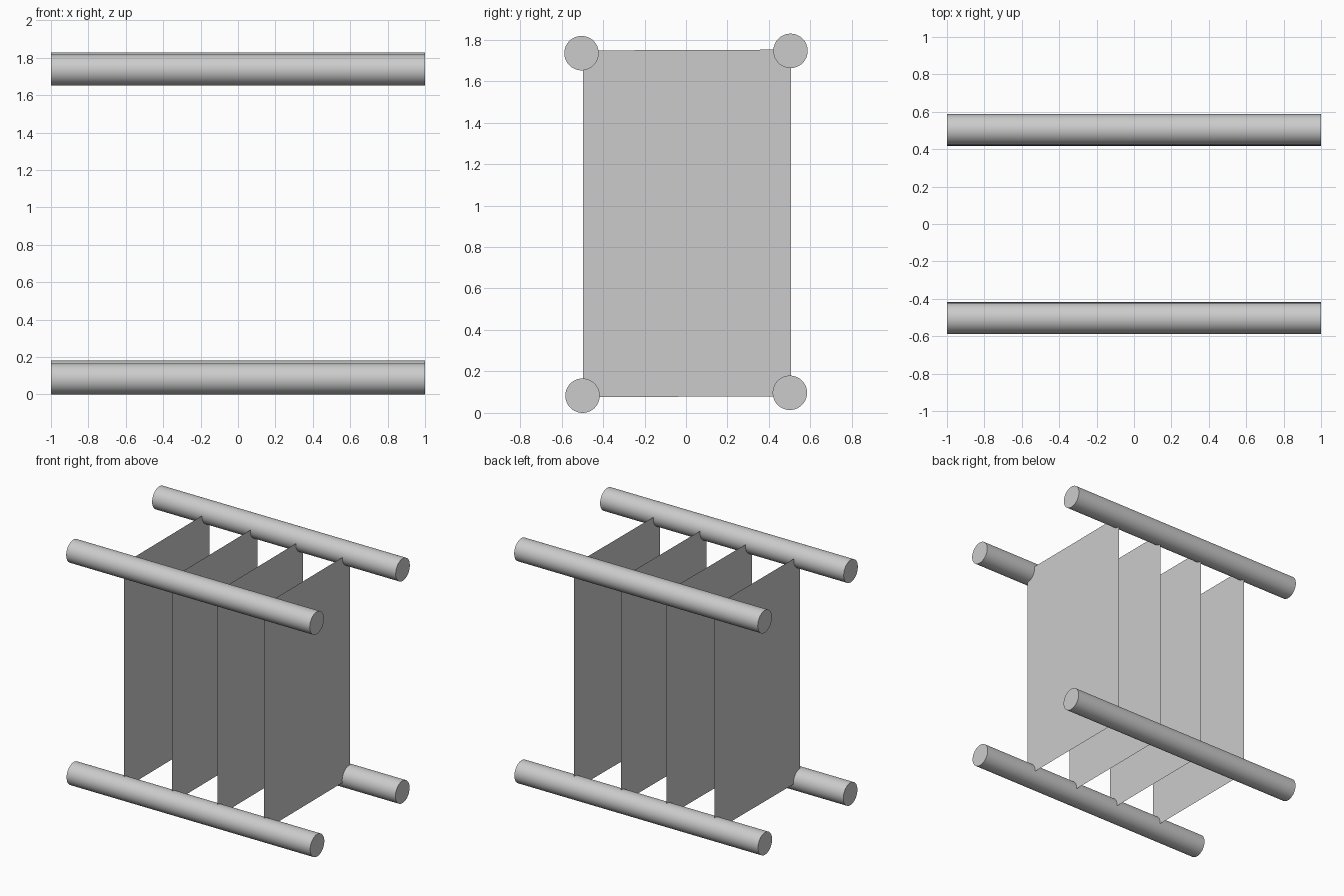
import bpy
import bmesh
import math
from mathutils import Matrix

if "Cube" in bpy.data.objects:
    bpy.data.objects.remove(bpy.data.objects["Cube"], do_unlink=True)

ROD_RADIUS = 0.083
ROD_LENGTH = 2.0

# One plain grey for everything
grey = bpy.data.materials.new("light_grey")
grey.use_nodes = True
colour = (0.6, 0.6, 0.6, 1.0)
grey.diffuse_color = colour
grey.node_tree.nodes["Principled BSDF"].inputs["Base Color"].default_value = colour


def add_object(name, bm):
    mesh = bpy.data.meshes.new(name)
    bm.to_mesh(mesh)
    bm.free()
    mesh.materials.append(grey)
    obj = bpy.data.objects.new(name, mesh)
    bpy.context.collection.objects.link(obj)
    return obj


def add_rod(name, y, z):
    bm = bmesh.new()
    place = Matrix.Translation((0, y, z)) @ Matrix.Rotation(math.pi / 2, 4, "Y")
    bmesh.ops.create_cone(bm, cap_ends=True, segments=64, radius1=ROD_RADIUS,
                          radius2=ROD_RADIUS, depth=ROD_LENGTH, matrix=place)
    # Smooth sides, flat end caps with sharp rims
    for face in bm.faces:
        face.smooth = len(face.verts) == 4
    for edge in bm.edges:
        edge.smooth = all(len(f.verts) == 4 for f in edge.link_faces)
    return add_object(name, bm)


def add_panel(name, x):
    bm = bmesh.new()
    corners = [(-0.497, 0.076), (0.507, 0.08), (0.507, 1.752), (-0.497, 1.748)]
    bm.faces.new([bm.verts.new((x, y, z)) for y, z in corners])
    return add_object(name, bm)


# Four long rods along the corners
rods = {
    "bottom_front_rod": (-0.499, 0.083),
    "bottom_back_rod": (0.501, 0.097),
    "top_front_rod": (-0.504, 1.735),
    "top_back_rod": (0.504, 1.746),
}
for name, (y, z) in rods.items():
    add_rod(name, y, z)

# Four thin upright sheets spanning the rods
for number, x in enumerate((-0.59, -0.194, 0.18, 0.563), start=1):
    add_panel(f"panel_{number}", x)
